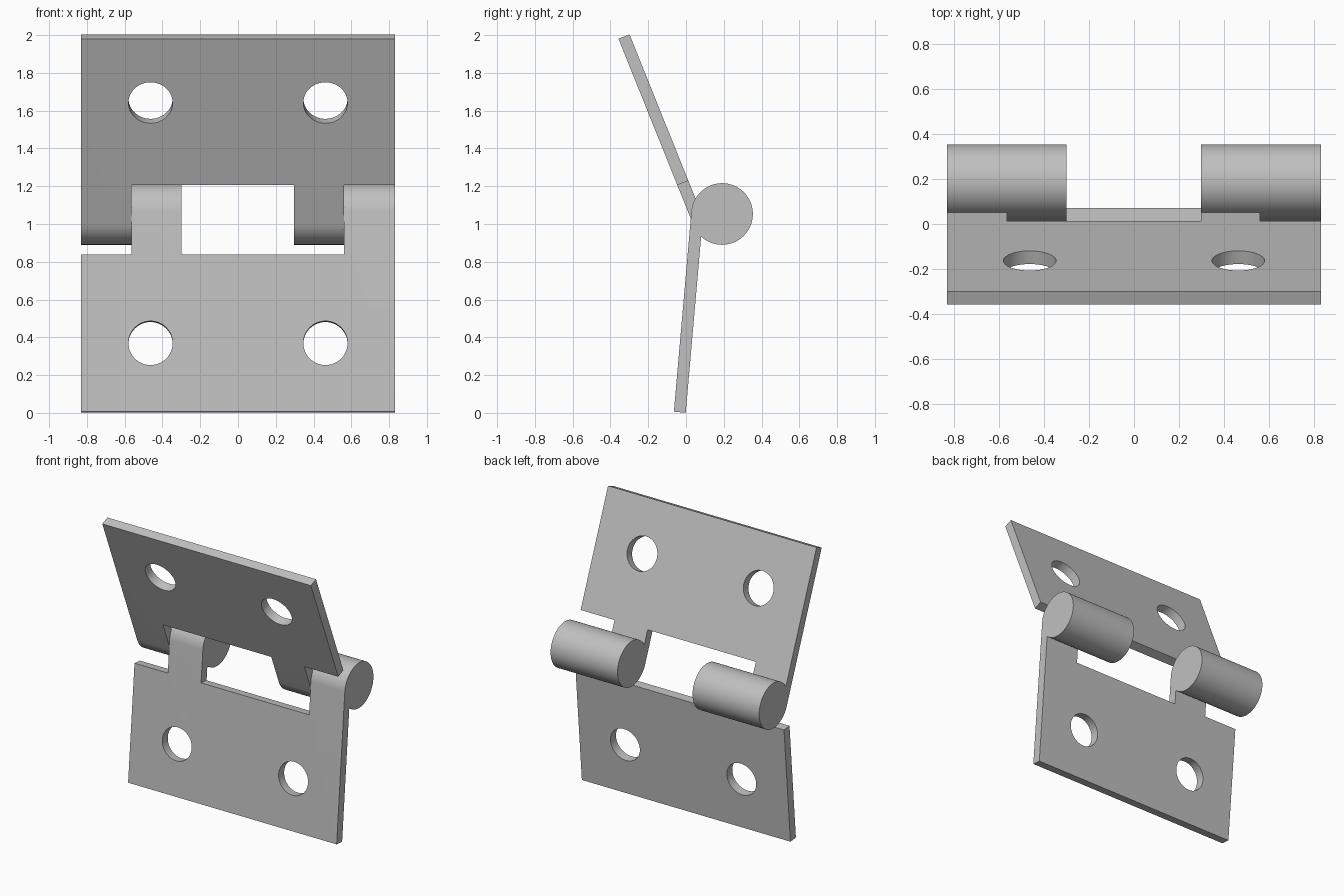
import bpy, bmesh, math
from mathutils import Matrix, Vector

if "Cube" in bpy.data.objects:
    bpy.data.objects.remove(bpy.data.objects["Cube"])

HALF_W = 0.83            # half of the hinge width
R, T, L = 0.163, 0.063, 1.065   # knuckle radius, plate thickness, leaf length
NOTCH = 0.23             # notch depth measured from the pivot
HOLE_X, HOLE_S, HOLE_R = 0.463, 0.70, 0.117
PIVOT = Vector((0, 0.191, 1.053))

steel = bpy.data.materials.new("grey steel")
steel.use_nodes = True
GREY = (0.527, 0.527, 0.527, 1)
steel.diffuse_color = GREY
steel.node_tree.nodes["Principled BSDF"].inputs["Base Color"].default_value = GREY


def new_object(name, bm):
    bmesh.ops.recalc_face_normals(bm, faces=bm.faces)
    mesh = bpy.data.meshes.new(name)
    bm.to_mesh(mesh)
    bm.free()
    mesh.materials.append(steel)
    obj = bpy.data.objects.new(name, mesh)
    bpy.context.collection.objects.link(obj)
    return obj


def leaf(name, side, tilt, notches):
    # Side profile: round knuckle flowing tangentially into the flat plate
    inner = R - T
    end = math.atan2(math.sqrt(R * R - inner * inner), inner) - 2 * math.pi
    steps = 72
    profile = [(R * math.cos(end * i / steps), R * math.sin(end * i / steps))
               for i in range(steps + 1)]
    profile += [(inner, L), (R, L)]
    bm = bmesh.new()
    face = bm.faces.new([bm.verts.new((-HALF_W, -u, side * s)) for u, s in profile])
    ext = bmesh.ops.extrude_face_region(bm, geom=[face])
    moved = [v for v in ext["geom"] if isinstance(v, bmesh.types.BMVert)]
    bmesh.ops.translate(bm, verts=moved, vec=(2 * HALF_W, 0, 0))
    obj = new_object(name, bm)

    # Cutters: knuckle notches and two screw holes
    bm = bmesh.new()
    for x0, x1 in notches:
        size = Matrix.Diagonal((x1 - x0, 1, NOTCH + 0.5, 1))
        place = Matrix.Translation(((x0 + x1) / 2, 0, side * (NOTCH - 0.5) / 2))
        bmesh.ops.create_cube(bm, size=1, matrix=place @ size)
    for x in (-HOLE_X, HOLE_X):
        place = Matrix.Translation((x, -R + T / 2, side * HOLE_S))
        bmesh.ops.create_cone(bm, cap_ends=True, segments=48, radius1=HOLE_R,
                              radius2=HOLE_R, depth=0.3,
                              matrix=place @ Matrix.Rotation(math.pi / 2, 4, 'X'))
    cutter = new_object(name + "_cutter", bm)
    cutter.hide_render = True

    mod = obj.modifiers.new("cut", 'BOOLEAN')
    mod.operation, mod.solver, mod.object = 'DIFFERENCE', 'EXACT', cutter
    bpy.ops.object.select_all(action='DESELECT')
    obj.select_set(True)
    bpy.context.view_layer.objects.active = obj
    bpy.ops.object.modifier_apply(modifier=mod.name)
    bpy.data.objects.remove(cutter)
    bpy.ops.object.shade_smooth_by_angle(angle=math.radians(30))

    # Swing the leaf about the hinge pivot
    obj.location = PIVOT
    obj.rotation_euler.x = math.radians(tilt)
    return obj


leaf("upper_leaf", 1, 21.9, [(-0.565, 0.297), (0.56, 1.0)])
leaf("lower_leaf", -1, -5.0, [(-1.0, -0.565), (-0.30, 0.56)])
